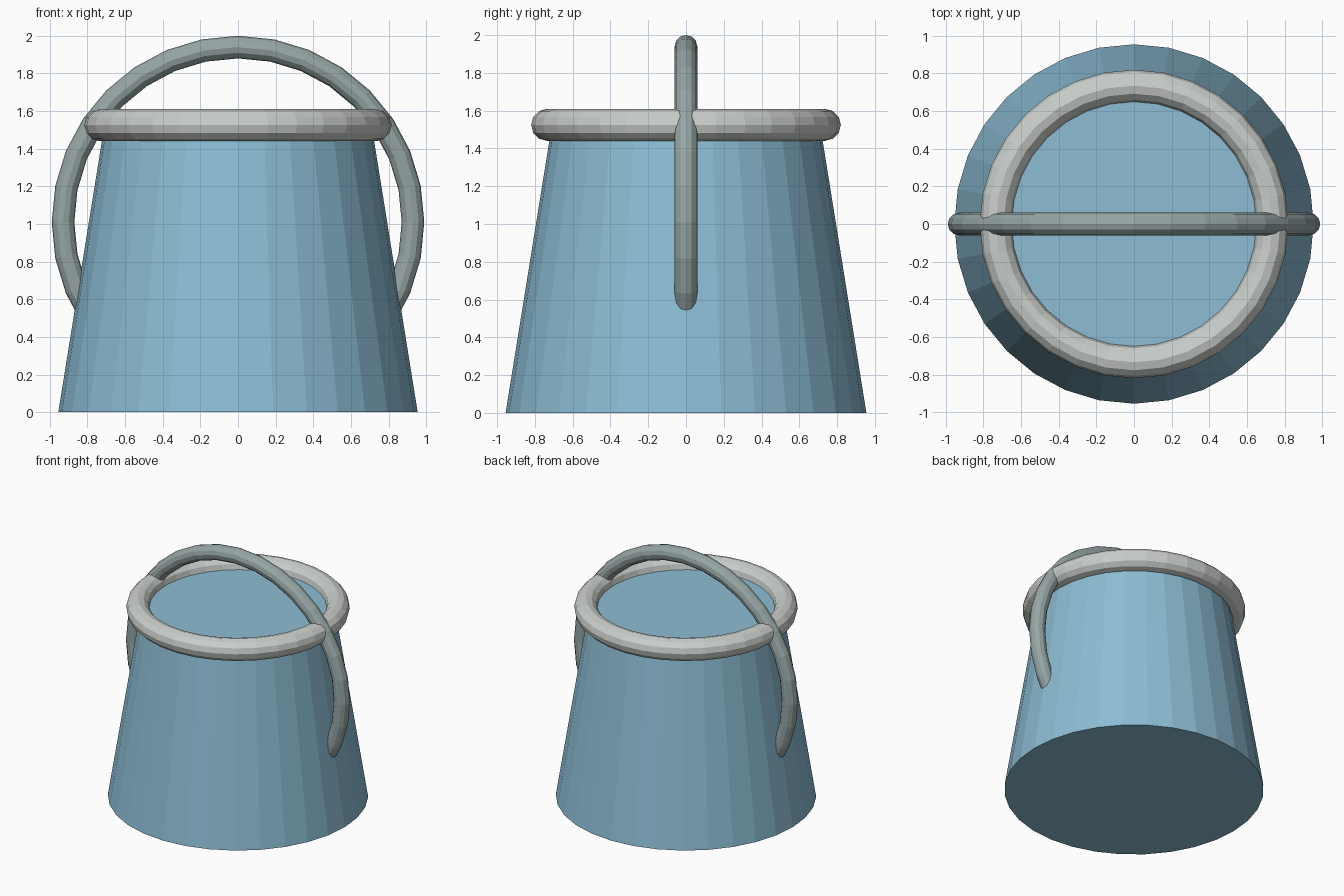
import bpy, math

if "Cube" in bpy.data.objects:
    bpy.data.objects.remove(bpy.data.objects["Cube"])


def material(name, rgb):
    m = bpy.data.materials.new(name)
    m.diffuse_color = (*rgb, 1.0)
    m.use_nodes = True
    m.node_tree.nodes["Principled BSDF"].inputs["Base Color"].default_value = m.diffuse_color
    return m


def finish(name, mat):
    ob = bpy.context.object
    ob.name = name
    ob.data.materials.append(mat)
    bpy.ops.object.shade_flat()
    return ob


def ring(name, mat, z, major, minor, rotation=(0, 0, 0)):
    bpy.ops.mesh.primitive_torus_add(
        location=(0, 0, z), rotation=rotation,
        major_radius=major, minor_radius=minor,
        major_segments=32, minor_segments=12)
    return finish(name, mat)


blue = material("soft blue", (0.262, 0.509, 0.658))
light_grey = material("light grey", (0.59, 0.62, 0.59))
grey = material("blue grey", (0.31, 0.38, 0.38))

# Tapered bucket body, wide at the base, closed at the top
HEIGHT = 1.525
bpy.ops.mesh.primitive_cone_add(vertices=32, radius1=0.955, radius2=0.71,
                                depth=HEIGHT, location=(0, 0, HEIGHT / 2))
finish("bucket_body", blue)

# Thick rolled rim around the top edge
ring("rim", light_grey, HEIGHT, 0.735, 0.085)

# Upright hoop handle, its lower part sunk into the body
ring("handle", grey, 1.01, 0.93, 0.06, (math.pi / 2, 0, 0))
